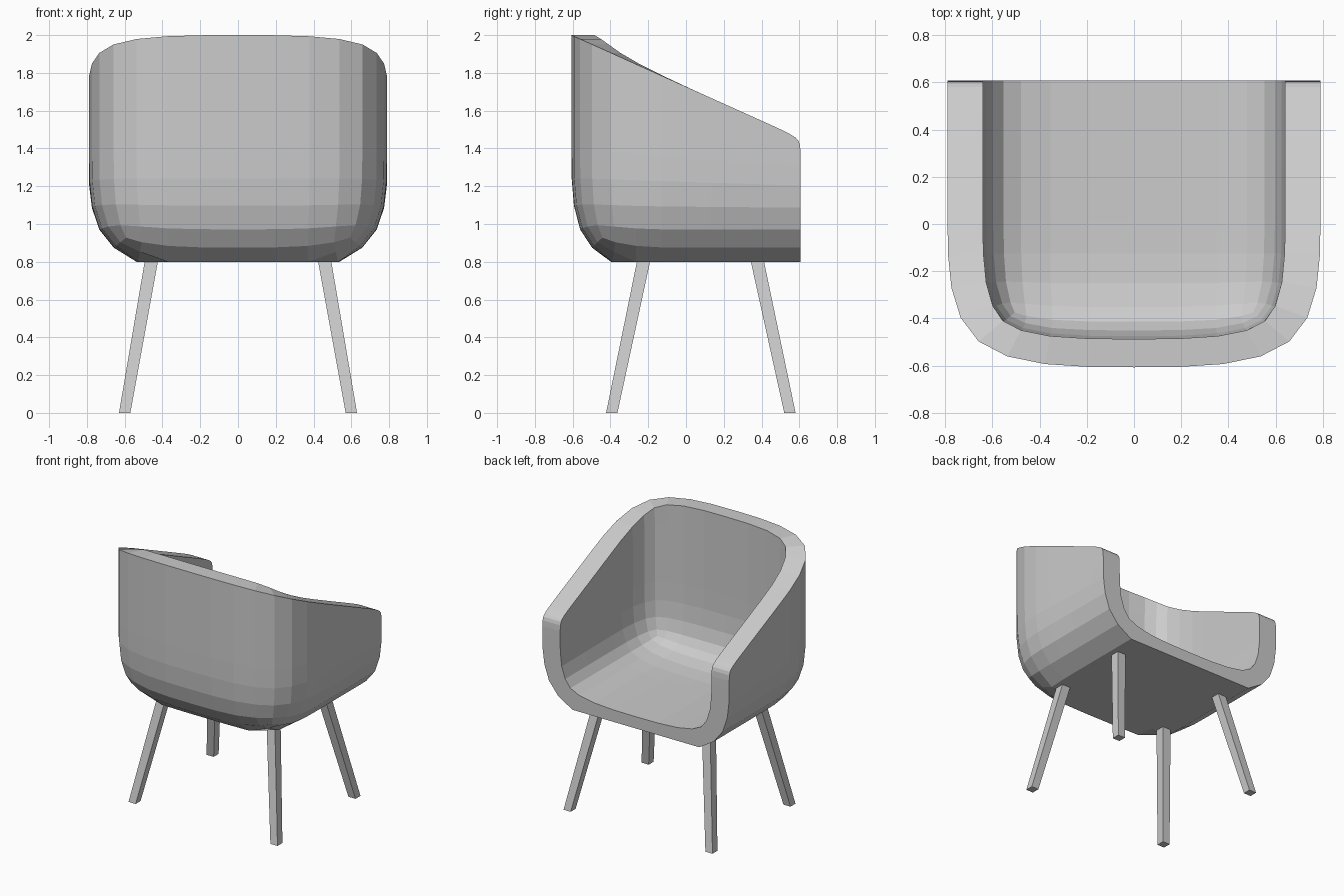
import bpy, bmesh
from mathutils import Vector

cube = bpy.data.objects.get("Cube")
if cube:
    bpy.data.objects.remove(cube, do_unlink=True)

grey = bpy.data.materials.new("plain_grey")
grey.use_nodes = True
grey.diffuse_color = (0.6, 0.6, 0.6, 1)
grey.node_tree.nodes["Principled BSDF"].inputs["Base Color"].default_value = (0.6, 0.6, 0.6, 1)


def make_object(name, bm):
    mesh = bpy.data.meshes.new(name)
    bm.to_mesh(mesh)
    bm.free()
    mesh.materials.append(grey)
    obj = bpy.data.objects.new(name, mesh)
    bpy.context.collection.objects.link(obj)
    return obj


# Seat shell: open cage of floor, back and two arms, rounded then thickened
STRETCH = 1.25          # widens the shell, so arms end up thicker than the back
HALF_WIDTH = 0.79
FLOOR, MIDDLE, BASE = 0.77, 1.4, 0.8
XS = [-HALF_WIDTH / STRETCH, 0, HALF_WIDTH / STRETCH]
YS = [-0.607, 0.05, 0.45, 0.607]


def rim_height(y):
    return 2.0 - 0.45 * (y - YS[0])


def add_patch(bm, rows):
    grid = [[bm.verts.new(p) for p in row] for row in rows]
    for a, b in zip(grid, grid[1:]):
        for i in range(len(a) - 1):
            bm.faces.new((a[i], a[i + 1], b[i + 1], b[i]))


def column(x, y):
    return [(x, y, z) for z in (FLOOR, MIDDLE, rim_height(y))]


bm = bmesh.new()
add_patch(bm, [[(x, y, FLOOR) for x in XS] for y in YS])
add_patch(bm, [column(x, YS[0]) for x in XS])
for side_x in (XS[0], XS[-1]):
    add_patch(bm, [column(side_x, y) for y in YS])
bmesh.ops.remove_doubles(bm, verts=bm.verts[:], dist=0.001)
bmesh.ops.recalc_face_normals(bm, faces=bm.faces[:])
bm.normal_update()
floor_face = min(bm.faces, key=lambda f: f.calc_center_median().z)
if floor_face.normal.z > 0:
    bmesh.ops.reverse_faces(bm, faces=bm.faces[:])
shell = make_object("seat_shell", bm)

rounding = shell.modifiers.new("rounding", "SUBSURF")
rounding.levels = rounding.render_levels = 2
thickness = shell.modifiers.new("thickness", "SOLIDIFY")
thickness.thickness = 0.12
thickness.offset = -1

# Bake the shell, widen it and press its underside flat
bpy.context.view_layer.update()
baked = bpy.data.meshes.new_from_object(
    shell.evaluated_get(bpy.context.evaluated_depsgraph_get()))
shell.modifiers.clear()
shell.data = baked
for v in baked.vertices:
    v.co.x *= STRETCH
    if v.co.z < BASE + 0.03:
        v.co.z = BASE
for p in baked.polygons:
    p.use_smooth = False


# Legs: splayed, slightly tapered square posts
def add_leg(name, foot, top):
    bm = bmesh.new()
    bmesh.ops.create_cube(bm, size=1)
    for v in bm.verts:
        centre, width = (Vector(top), 0.07) if v.co.z > 0 else (Vector(foot), 0.06)
        v.co = centre + Vector((v.co.x * width, v.co.y * width, 0))
    make_object(name, bm)


for side, s in (("left", 1), ("right", -1)):
    add_leg("front_leg_" + side, (s * 0.6, 0.55, 0), (s * 0.455, 0.373, 0.825))
    add_leg("back_leg_" + side, (s * 0.6, -0.393, 0), (s * 0.455, -0.22, 0.825))
